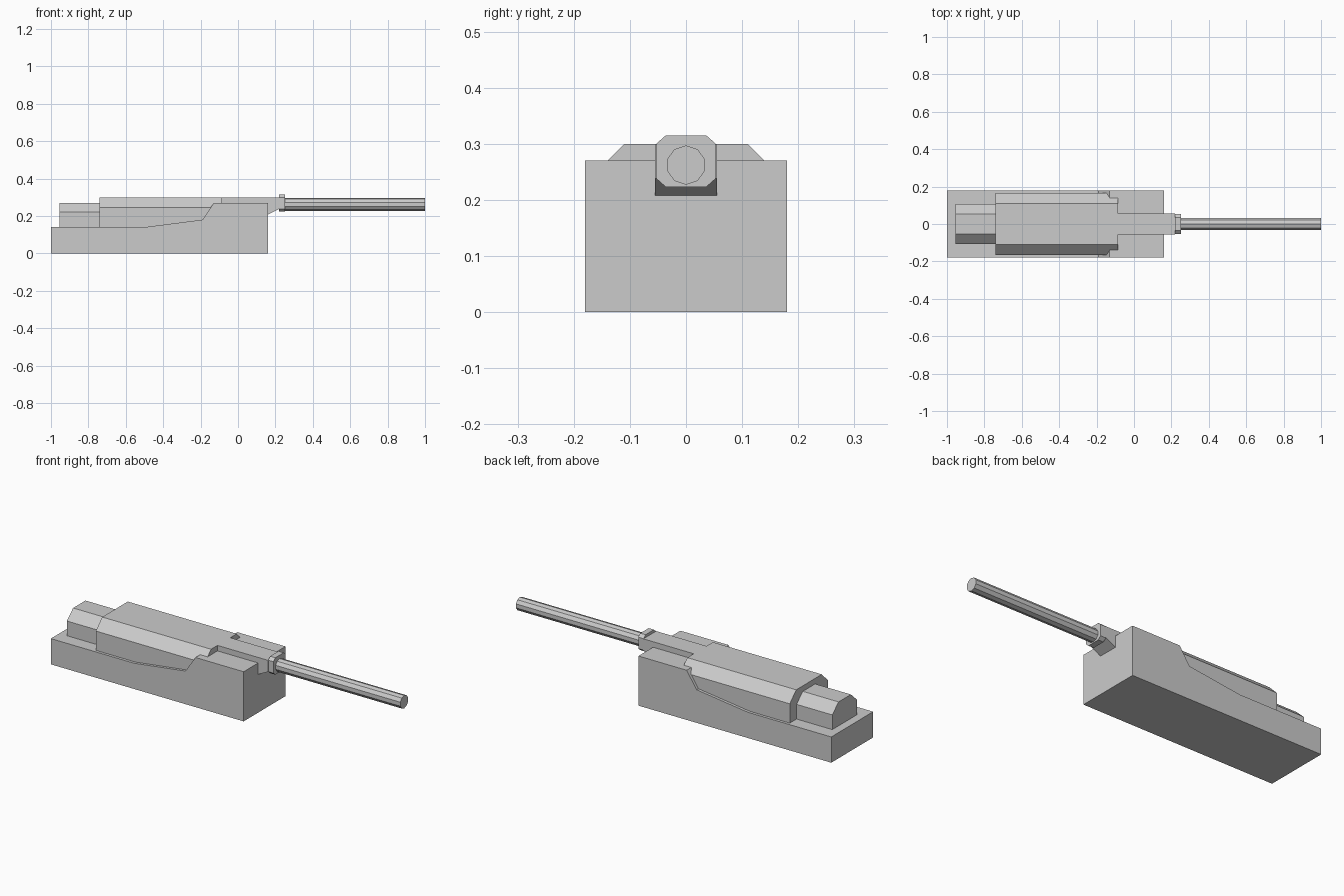
import bpy, bmesh
from math import sin, cos, tau

if "Cube" in bpy.data.objects:
    bpy.data.objects.remove(bpy.data.objects["Cube"])


def prism(name, profile, axis, a, b):
    """Extrude a 2D profile from a to b; axis 'y' takes (x, z), axis 'x' takes (y, z)."""
    bm = bmesh.new()
    place = (lambda u, v, t: (t, u, v)) if axis == 'x' else (lambda u, v, t: (u, t, v))
    lo, hi = [[bm.verts.new(place(u, v, t)) for u, v in profile] for t in (a, b)]
    bm.faces.new(lo)
    bm.faces.new(hi)
    n = len(profile)
    for i in range(n):
        j = (i + 1) % n
        bm.faces.new((lo[i], lo[j], hi[j], hi[i]))
    bmesh.ops.recalc_face_normals(bm, faces=bm.faces[:])
    mesh = bpy.data.meshes.new(name)
    bm.to_mesh(mesh)
    bm.free()
    obj = bpy.data.objects.new(name, mesh)
    bpy.context.collection.objects.link(obj)
    return obj


def mirrored(half):
    """Close a right-hand half profile with its mirror image."""
    return half + [(-u, v) for u, v in reversed(half)]


# Base block with stepped, sloping top
prism("base", [(-1, 0), (0.16, 0), (0.16, 0.27), (-0.13, 0.27),
               (-0.19, 0.18), (-0.5, 0.14), (-1, 0.14)], 'y', -0.18, 0.18)

# Chamfered main housing and smaller rear housing
prism("main_housing", mirrored([(0.165, 0.14), (0.165, 0.245), (0.11, 0.30)]),
      'x', -0.74, -0.085)
prism("rear_housing", mirrored([(0.107, 0.14), (0.107, 0.22), (0.053, 0.27)]),
      'x', -0.955, -0.74)

# Neck with sloped underside
prism("neck", [(-0.085, 0.208), (0.16, 0.208), (0.22, 0.238),
               (0.22, 0.30), (-0.085, 0.30)], 'y', -0.055, 0.055)

# Octagonal collar
prism("collar", mirrored([(0.036, 0.223), (0.053, 0.238), (0.053, 0.30), (0.036, 0.315)]),
      'x', 0.218, 0.25)

# Ten-sided rod
prism("rod", [(0.035 * sin(i * tau / 10), 0.262 + 0.035 * cos(i * tau / 10))
              for i in range(10)], 'x', 0.25, 1.0)
